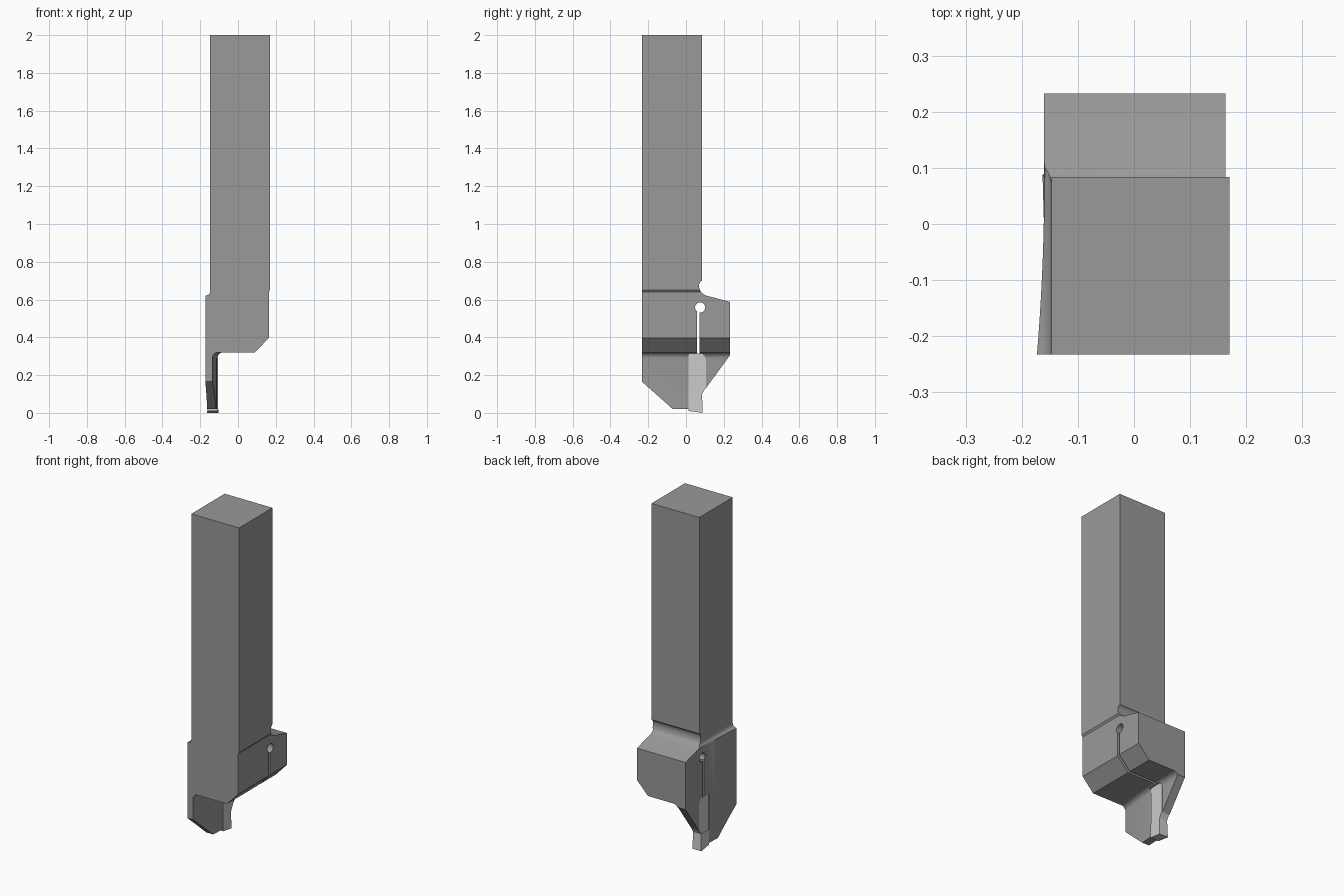
import bpy, bmesh, math

if "Cube" in bpy.data.objects:
    bpy.data.objects.remove(bpy.data.objects["Cube"])


def grey(name, value):
    mat = bpy.data.materials.new(name)
    mat.diffuse_color = (value, value, value, 1)
    mat.use_nodes = True
    mat.node_tree.nodes["Principled BSDF"].inputs["Base Color"].default_value = mat.diffuse_color
    return mat


STEEL = grey("dark_steel", 0.32)
CARBIDE = grey("light_carbide", 0.8)


def make_object(name, rings, mat):
    """Skin a closed solid through a list of matching cross-sections."""
    bm = bmesh.new()
    loops = [[bm.verts.new(p) for p in ring] for ring in rings]
    n = len(loops[0])
    for a, b in zip(loops, loops[1:]):
        for i in range(n):
            j = (i + 1) % n
            bm.faces.new((a[i], a[j], b[j], b[i]))
    bm.faces.new(loops[0])
    bm.faces.new(loops[-1])
    bmesh.ops.recalc_face_normals(bm, faces=bm.faces)
    mesh = bpy.data.meshes.new(name)
    bm.to_mesh(mesh)
    bm.free()
    mesh.materials.append(mat)
    obj = bpy.data.objects.new(name, mesh)
    bpy.context.collection.objects.link(obj)
    return obj


def side_prism(name, profile, x0, x1, mat):
    """Extrude a (y, z) profile along x."""
    return make_object(name, [[(x, y, z) for y, z in profile] for x in (x0, x1)], mat)


def arc(cx, cz, r, a0, a1, steps):
    angles = [math.radians(a0 + (a1 - a0) * i / steps) for i in range(steps + 1)]
    return [(cx + r * math.cos(a), cz + r * math.sin(a)) for a in angles]


def section(y):
    """Front (x, z) outline at depth y; the blade bows sideways along y."""
    t = max(0.0, (0.08 - y) / 0.313) ** 2
    outer, inner, r = -0.160 - 0.013 * t, -0.110 - 0.026 * t, 0.03
    pts = [(outer, -0.1), (outer, 0.62), (-0.159, 0.624), (-0.153, 0.629),
           (-0.149, 0.637), (-0.147, 0.648), (-0.147, 2.1), (0.17, 2.1),
           (0.17, 0.65), (0.163, 0.64), (0.163, 0.397), (0.09, 0.32)]
    pts += arc(inner + r, 0.32 - r, r, 90, 180, 6) + [(inner, -0.1)]
    return [(x, y, z) for x, z in pts]


# Holder: shank, head and curved blade in one skinned solid
depths = [-0.3 + 0.38 * i / 14 for i in range(15)] + [0.3]
holder = make_object("tool_holder", [section(y) for y in depths], STEEL)

# Side silhouette including clamping slit, relief hole and insert pocket
silhouette = [(-0.233, 2), (-0.233, 0.165), (-0.07, 0.02), (0.012, 0.02),
              (0.012, 0.315), (0.058, 0.315)]
silhouette += arc(0.075, 0.558, 0.027, 231, -96, 20)
silhouette += [(0.072, 0.315), (0.09, 0.315), (0.105, 0.287), (0.105, 0.13),
               (0.233, 0.305), (0.233, 0.588), (0.11, 0.62), (0.09, 0.63),
               (0.077, 0.643), (0.07, 0.662), (0.07, 0.682), (0.075, 0.693),
               (0.084, 0.7), (0.084, 2)]
cutter = side_prism("silhouette_cutter", silhouette, -0.4, 0.4, STEEL)
cutter.hide_render = True
mod = holder.modifiers.new("trim", "BOOLEAN")
mod.operation, mod.solver, mod.object = "INTERSECT", "EXACT", cutter
bpy.context.view_layer.objects.active = holder
holder.select_set(True)
bpy.ops.object.modifier_apply(modifier=mod.name)
bpy.data.objects.remove(cutter, do_unlink=True)
bpy.ops.object.shade_smooth_by_angle(angle=math.radians(30))

# Cutting insert: bar in the pocket, widening to the cutting tip
side_prism("insert_bar", [(0.012, 0.09), (0.012, 0.315), (0.09, 0.315),
                          (0.105, 0.287), (0.105, 0.135), (0.085, 0.10)],
           -0.158, -0.107, CARBIDE)
tip = [(0.012, 0.01), (0.012, 0.1), (0.085, 0.1), (0.088, 0.0)]
make_object("insert_tip", [
    [(x + s * (0.003 if z < 0.05 else 0) * (1 if y > 0.05 else 0.3), y, z)
     for y, z in tip] for x, s in ((-0.160, -1), (-0.107, 1))], CARBIDE)
